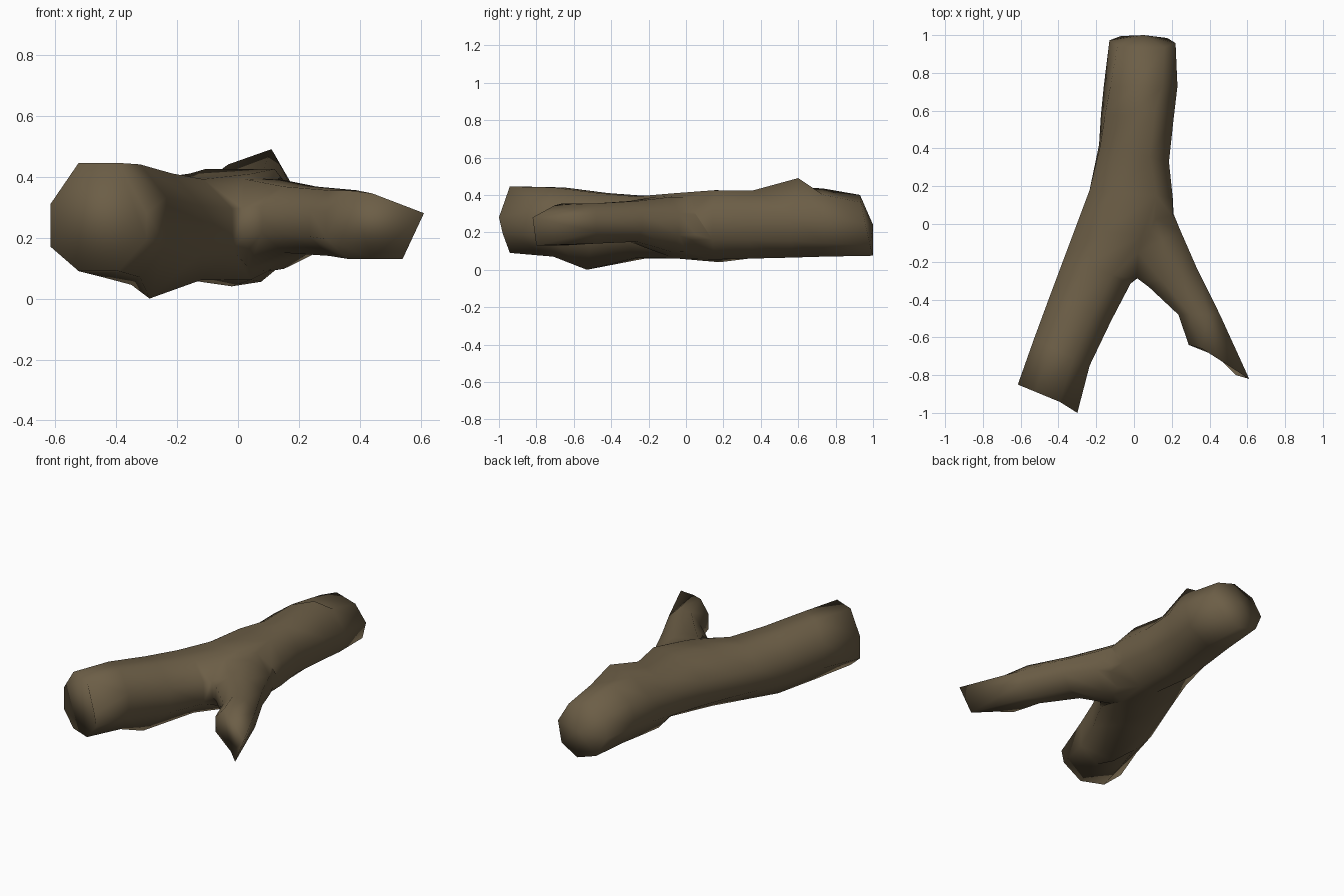
import bpy, bmesh, math
from mathutils import Vector

if "Cube" in bpy.data.objects:
    bpy.data.objects.remove(bpy.data.objects["Cube"])

bark = bpy.data.materials.new("brown bark")
bark.diffuse_color = (0.15, 0.112, 0.062, 1)
bark.use_nodes = True
bark.node_tree.nodes["Principled BSDF"].inputs["Base Color"].default_value = bark.diffuse_color


def limb(name, rings, bumps=(), cap=None, twist=0.5, sides=8):
    """Loft rings given as (left x, left y, right x, right y, z low, z high, top lean in y)."""
    bm = bmesh.new()
    loops = []
    for n, (lx, ly, rx, ry, z0, z1, lean) in enumerate(rings):
        phase = min(0.5, twist + 0.12 * n)
        k = 1 / math.cos(2 * math.pi / sides * phase)
        mid = Vector(((lx + rx) / 2, (ly + ry) / 2, (z0 + z1) / 2))
        half = Vector(((rx - lx) / 2, (ry - ly) / 2, 0))
        up = Vector((0, lean, (z1 - z0) / 2))
        loop = []
        for i in range(sides):
            a = 2 * math.pi * (i + phase) / sides
            loop.append(bm.verts.new(mid + half * math.cos(a) * k + up * math.sin(a) * k))
        loops.append(loop)
    for a, b in zip(loops, loops[1:]):
        for i in range(sides):
            j = (i + 1) % sides
            bm.faces.new((a[i], a[j], b[j], b[i]))
    first = bm.faces.new(loops[0])
    bm.faces.new(loops[-1][::-1])
    # knots: move the nearest vertex to the knot tip
    for b in bumps:
        p = Vector(b)
        min(bm.verts, key=lambda v: (v.co - p).length).co = p
    # domed first end
    if cap:
        bmesh.ops.poke(bm, faces=[first])["verts"][0].co = cap
    bmesh.ops.recalc_face_normals(bm, faces=bm.faces)
    me = bpy.data.meshes.new(name)
    bm.to_mesh(me)
    bm.free()
    me.materials.append(bark)
    ob = bpy.data.objects.new(name, me)
    bpy.context.collection.objects.link(ob)
    return ob


# trunk running into the thick left fork
trunk = limb("forked_branch", [
    (-0.13, 0.97, 0.22, 0.96, 0.075, 0.40, -0.035),
    (-0.16, 0.73, 0.23, 0.73, 0.07, 0.435, 0),
    (-0.175, 0.58, 0.21, 0.56, 0.065, 0.44, 0),
    (-0.185, 0.42, 0.185, 0.33, 0.06, 0.43, 0),
    (-0.235, 0.18, 0.205, 0.14, 0.055, 0.425, 0),
    (-0.31, -0.02, 0.21, -0.08, 0.06, 0.41, 0),
    (-0.37, -0.18, -0.01, -0.31, 0.06, 0.395, 0),
    (-0.445, -0.38, -0.12, -0.51, 0.045, 0.41, 0),
    (-0.53, -0.61, -0.235, -0.75, 0.07, 0.44, 0),
    (-0.615, -0.85, -0.30, -0.98, 0.09, 0.445, 0),
], [(0.11, 0.60, 0.49), (-0.29, -0.53, 0.0), (-0.30, -1.0, 0.28),
    (-0.02, 0.18, 0.04), (-0.615, -0.85, 0.31), (-0.615, -0.85, 0.17),
    (-0.09, 0.40, 0.39), (0.12, 0.15, 0.425)],
    cap=(0.05, 1.0, 0.24), twist=0.08)

# thin right fork with a torn, slanted end
fork = limb("side_fork", [
    (-0.12, 0.14, 0.14, 0.20, 0.10, 0.38, 0),
    (-0.10, -0.20, 0.25, -0.03, 0.09, 0.395, 0),
    (0.07, -0.33, 0.335, -0.23, 0.15, 0.37, 0),
    (0.235, -0.48, 0.455, -0.48, 0.14, 0.355, 0),
    (0.29, -0.64, 0.575, -0.77, 0.13, 0.35, 0.0),
], [(0.61, -0.82, 0.28), (0.54, -0.80, 0.13), (0.44, -0.70, 0.345),
    (0.36, -0.66, 0.355), (0.36, -0.64, 0.13), (0.44, -0.70, 0.13)])

# merge the fork into the trunk
mod = trunk.modifiers.new("join", 'BOOLEAN')
mod.operation = 'UNION'
mod.solver = 'EXACT'
mod.object = fork
dg = bpy.context.evaluated_depsgraph_get()
merged = bpy.data.meshes.new_from_object(trunk.evaluated_get(dg))
trunk.modifiers.clear()
trunk.data = merged
bpy.data.objects.remove(fork)

# tidy the seam and soften the crotch
bm = bmesh.new()
bm.from_mesh(merged)
bmesh.ops.remove_doubles(bm, verts=bm.verts, dist=0.025)
crotch = [v for v in bm.verts if -0.35 < v.co.y < 0.1 and v.co.x > -0.12]
bmesh.ops.smooth_vert(bm, verts=crotch, factor=0.2,
                      use_axis_x=True, use_axis_y=True, use_axis_z=True)
bmesh.ops.recalc_face_normals(bm, faces=bm.faces)
bm.to_mesh(merged)
bm.free()
for p in merged.polygons:
    p.use_smooth = True
